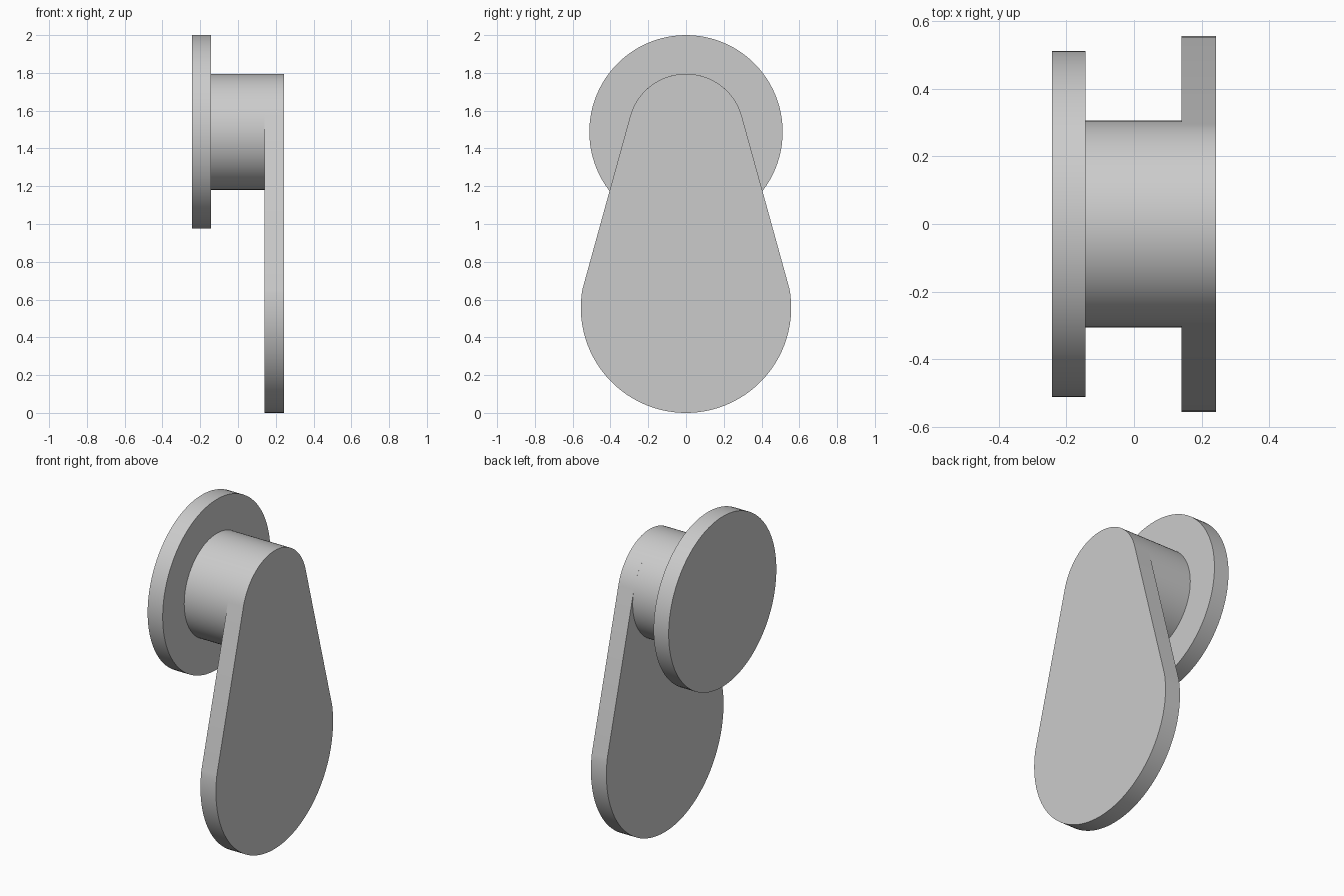
import bpy
import bmesh
from math import sin, cos, pi, radians

if "Cube" in bpy.data.objects:
    bpy.data.objects.remove(bpy.data.objects["Cube"], do_unlink=True)

# Single plain grey
GREY = (0.6, 0.6, 0.6, 1)
grey = bpy.data.materials.new("plain_grey")
grey.use_nodes = True
grey.diffuse_color = GREY
grey.node_tree.nodes["Principled BSDF"].inputs["Base Color"].default_value = GREY


def arc(z, r, start, end, n):
    """Points (y, z) along an arc, both ends included."""
    return [(r * cos(start + (end - start) * i / n),
             z + r * sin(start + (end - start) * i / n)) for i in range(n + 1)]


def extrude_profile(name, profile, x0, x1):
    """Solid slab from a y-z outline, running from x0 to x1."""
    bm = bmesh.new()
    face = bm.faces.new([bm.verts.new((x0, y, z)) for y, z in profile])
    side = bmesh.ops.extrude_face_region(bm, geom=[face])
    verts = [g for g in side["geom"] if isinstance(g, bmesh.types.BMVert)]
    bmesh.ops.translate(bm, verts=verts, vec=(x1 - x0, 0, 0))
    bmesh.ops.recalc_face_normals(bm, faces=bm.faces)
    mesh = bpy.data.meshes.new(name)
    bm.to_mesh(mesh)
    bm.free()
    mesh.materials.append(grey)
    obj = bpy.data.objects.new(name, mesh)
    bpy.context.collection.objects.link(obj)
    bpy.ops.object.select_all(action="DESELECT")
    obj.select_set(True)
    bpy.context.view_layer.objects.active = obj
    bpy.ops.object.shade_smooth_by_angle(angle=radians(30))


AXIS_Z, HUB_R = 1.488, 0.307
DISC_R, LOBE_R = 0.512, 0.557

# Round end disc and the hub joining it to the plate
extrude_profile("end_disc", arc(AXIS_Z, DISC_R, 0, 2 * pi, 96)[:-1], -0.243, -0.143)
extrude_profile("hub", arc(AXIS_Z, HUB_R, 0, 2 * pi, 96)[:-1], -0.143, 0.142)

# Teardrop plate: small arc around the hub, large lobe at the bottom
top, low = radians(15.5), radians(10)
outline = arc(AXIS_Z, HUB_R, top, pi - top, 48)
outline += arc(LOBE_R, LOBE_R, pi - low, 2 * pi + low, 64)
extrude_profile("teardrop_plate", outline, 0.14, 0.243)
